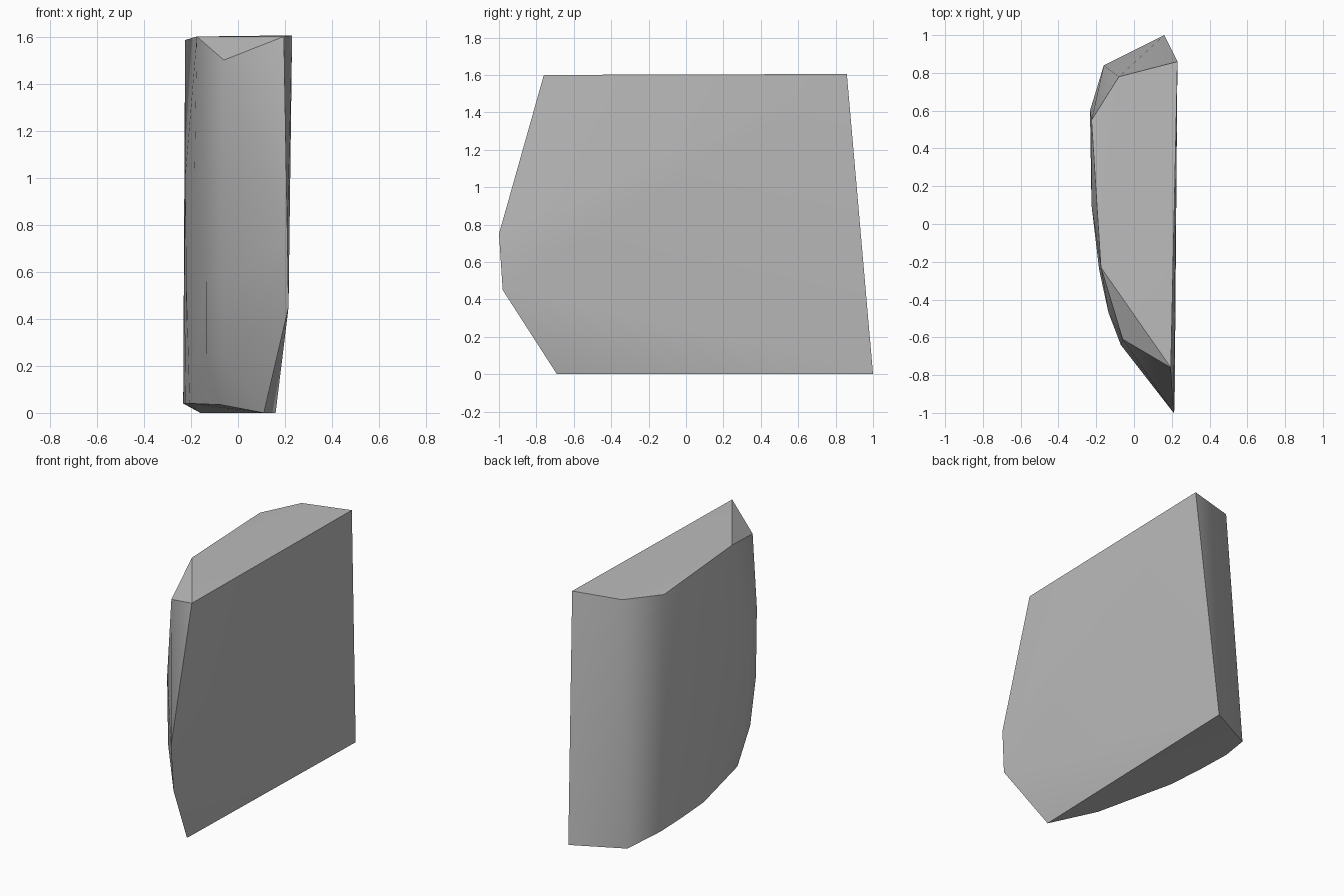
import bpy, bmesh, math

cube = bpy.data.objects.get("Cube")
if cube:
    bpy.data.objects.remove(cube, do_unlink=True)


def make_material(name, grey):
    mat = bpy.data.materials.new(name)
    mat.use_nodes = True
    colour = (grey, grey, grey, 1.0)
    mat.diffuse_color = colour
    mat.node_tree.nodes["Principled BSDF"].inputs["Base Color"].default_value = colour
    return mat


def hull_object(name, points, mat, sharp_angle):
    """Wrap corner points in a convex skin, smooth across the gentle bends only."""
    bm = bmesh.new()
    for p in points:
        bm.verts.new(p)
    result = bmesh.ops.convex_hull(bm, input=bm.verts)
    loose = {g for g in result["geom_interior"] + result["geom_unused"]
             if isinstance(g, bmesh.types.BMVert)}
    bmesh.ops.delete(bm, geom=list(loose), context="VERTS")
    bmesh.ops.recalc_face_normals(bm, faces=bm.faces)
    mesh = bpy.data.meshes.new(name)
    bm.to_mesh(mesh)
    bm.free()
    obj = bpy.data.objects.new(name, mesh)
    bpy.context.collection.objects.link(obj)
    mesh.materials.append(mat)
    bpy.ops.object.select_all(action="DESELECT")
    obj.select_set(True)
    bpy.context.view_layer.objects.active = obj
    bpy.ops.object.shade_smooth_by_angle(angle=math.radians(sharp_angle))
    return obj


# Top cut and the small chipped corner at its front
top_cut = [(.23, .86, 1.605), (.195, -.76, 1.6), (-.175, -.23, 1.6),
           (-.225, .55, 1.585), (-.08, .78, 1.6)]
chip = [(-.06, -.61, 1.5)]

# Sharp leading edge of the broad split face
front_edge = [(.21, -1, .75), (.215, -.98, .45)]

# Bulging outer face, one level at a time
outer_upper = [(-.07, -.64, 1), (-.135, -.47, 1), (-.185, -.24, 1), (-.225, .1, 1)]
outer_middle = [(-.07, -.63, .55), (-.135, -.46, .55), (-.22, .1, .55)]
outer_lower = [(-.07, -.57, .25), (-.135, -.39, .25)]

# Bottom cut, slightly lifted along the outer face
bottom_cut = [(.16, 1, 0), (-.16, .84, 0), (-.233, .6, .04), (-.225, .37, .04),
              (-.206, .11, .04), (-.075, -.43, .035), (.11, -.69, 0)]

stone = make_material("stone grey", .5)
hull_object("stone_shard",
            top_cut + chip + front_edge + outer_upper + outer_middle
            + outer_lower + bottom_cut, stone, 35)
